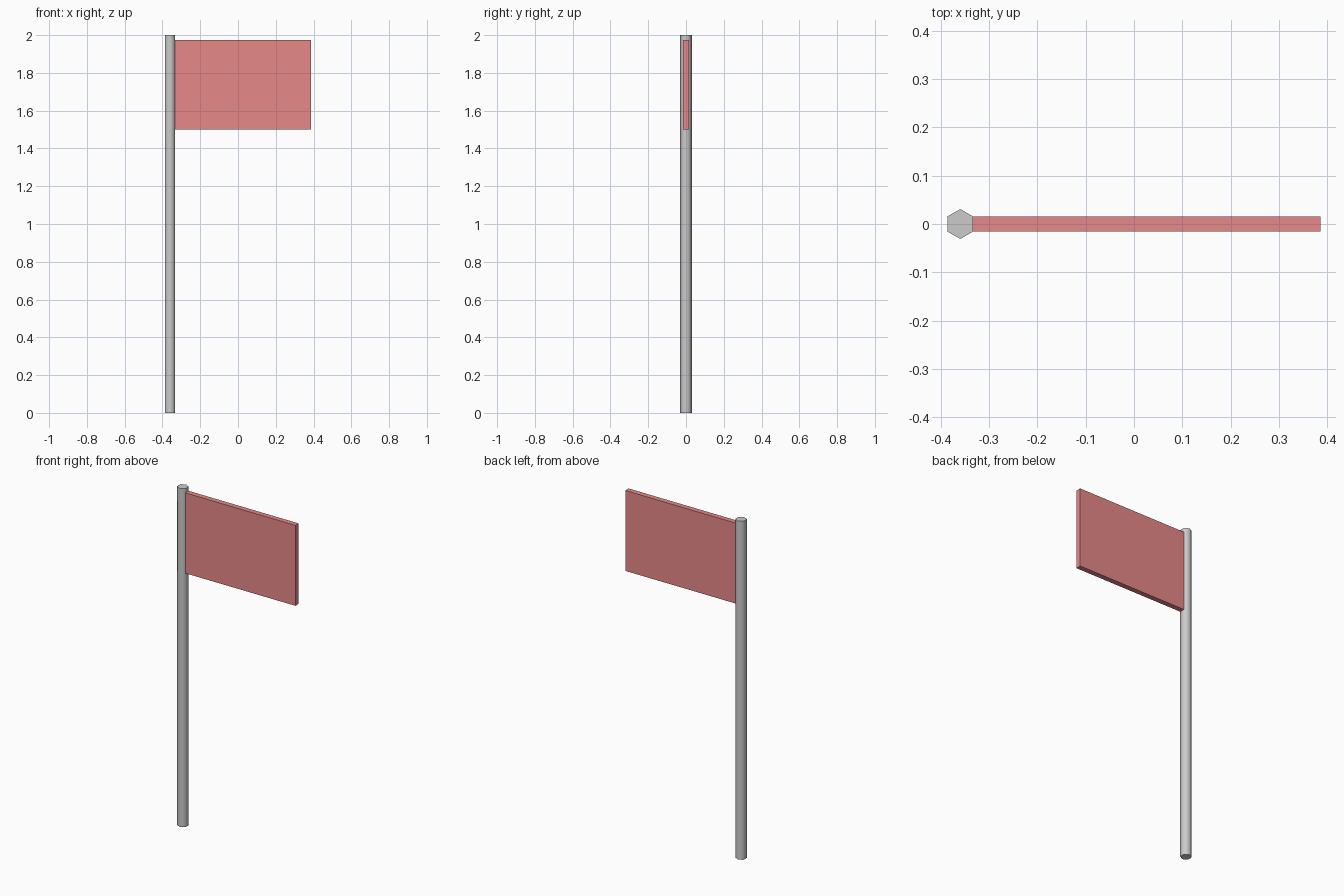
import bpy, math

if "Cube" in bpy.data.objects:
    bpy.data.objects.remove(bpy.data.objects["Cube"])

R = 0.031                             # pole corner radius
POLE_X = -0.36
FLAT = R * math.cos(math.pi / 6)      # centre to flat side

# six-sided pole, smooth sides with sharp cap rims
bpy.ops.mesh.primitive_cylinder_add(vertices=6, radius=R, depth=2,
                                    location=(POLE_X, 0, 1))
pole = bpy.context.object
pole.name = "pole"
bpy.ops.object.shade_smooth_by_angle(angle=math.radians(65))

# flag panel, as thick as one flat side of the pole
x0, x1, z0, z1 = POLE_X + FLAT, 0.386, 1.50, 1.975
bpy.ops.mesh.primitive_cube_add(size=1, location=((x0 + x1) / 2, 0, (z0 + z1) / 2))
flag = bpy.context.object
flag.name = "flag"
flag.scale = (x1 - x0, R, z1 - z0)
bpy.ops.object.transform_apply(location=False, rotation=False, scale=True)

# pale red cloth
red = bpy.data.materials.new("flag_red")
red.diffuse_color = (0.8, 0.25, 0.25, 1.0)
red.use_nodes = True
red.node_tree.nodes["Principled BSDF"].inputs["Base Color"].default_value = red.diffuse_color
flag.data.materials.append(red)
